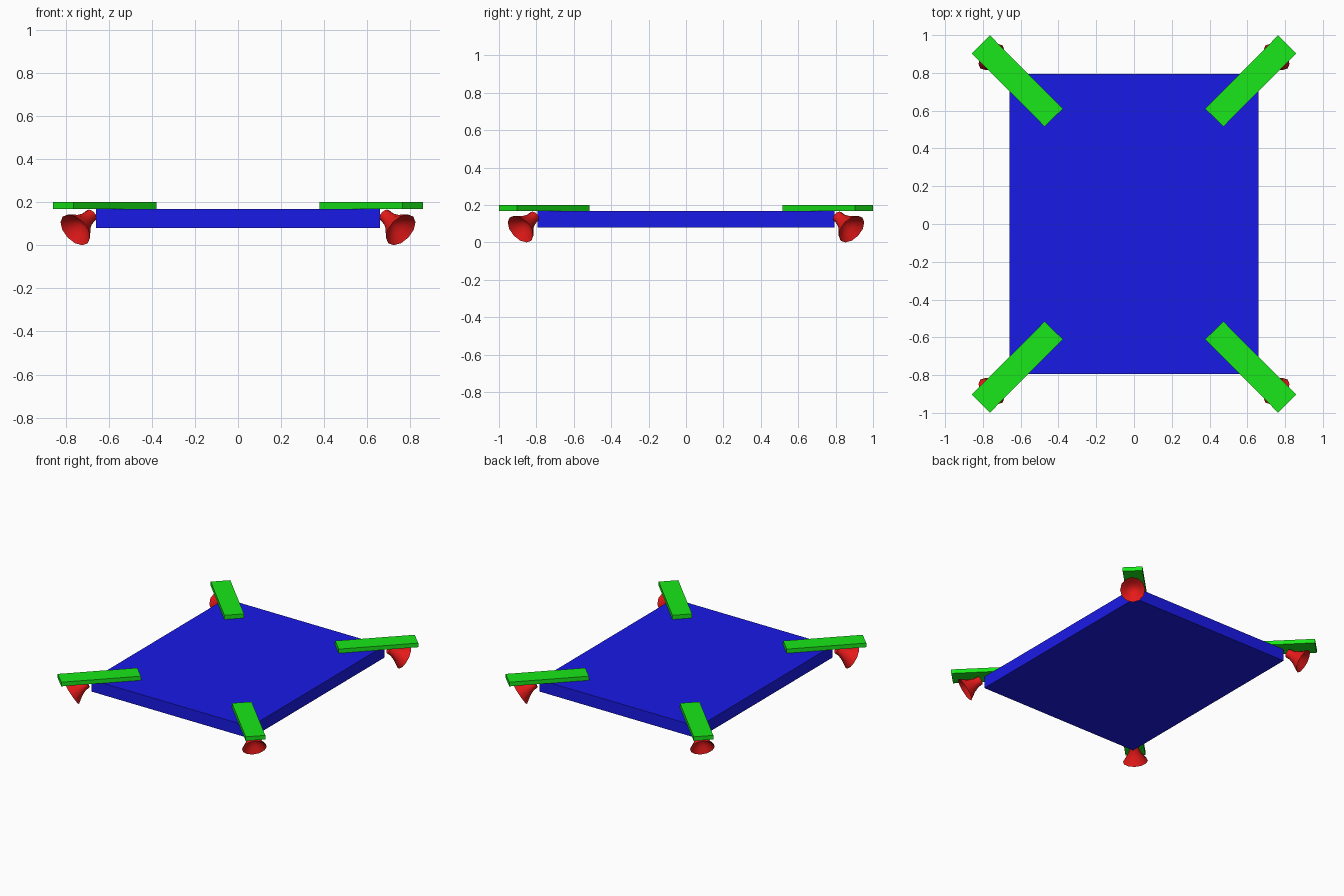
import bpy, bmesh, math
from mathutils import Matrix, Vector

if "Cube" in bpy.data.objects:
    bpy.data.objects.remove(bpy.data.objects["Cube"])


def material(name, color):
    m = bpy.data.materials.new(name)
    m.diffuse_color = color
    m.use_nodes = True
    m.node_tree.nodes["Principled BSDF"].inputs["Base Color"].default_value = m.diffuse_color
    return m


BLUE = material("blue", (0.01, 0.01, 0.8, 1))
GREEN = material("green", (0.01, 0.8, 0.01, 1))
RED = material("red", (0.8, 0.01, 0.01, 1))


def finish(name, bm, mat):
    bmesh.ops.recalc_face_normals(bm, faces=bm.faces)
    me = bpy.data.meshes.new(name)
    bm.to_mesh(me)
    bm.free()
    me.materials.append(mat)
    ob = bpy.data.objects.new(name, me)
    bpy.context.collection.objects.link(ob)
    return ob


def box(name, center, size, mat, turn=0):
    bm = bmesh.new()
    bmesh.ops.create_cube(bm, size=1, matrix=Matrix.Translation(center)
                          @ Matrix.Rotation(turn, 4, 'Z') @ Matrix.Diagonal((*size, 1)))
    return finish(name, bm, mat)


def lathe(name, profile, sides, matrix, mat):
    # profile: (radius, distance along local z), first and last become poles/caps
    bm = bmesh.new()
    rings = []
    for r, z in profile:
        rings.append([bm.verts.new((r * math.cos(a), r * math.sin(a), z))
                      for a in (2 * math.pi * i / sides for i in range(sides))])
    for a, b in zip(rings, rings[1:]):
        for i in range(sides):
            j = (i + 1) % sides
            bm.faces.new((a[i], a[j], b[j], b[i]))
    bm.faces.new(rings[0])
    bm.faces.new(rings[-1])
    bmesh.ops.transform(bm, matrix=matrix, verts=bm.verts)
    ob = finish(name, bm, mat)
    bpy.ops.object.select_all(action='DESELECT')
    bpy.context.view_layer.objects.active = ob
    ob.select_set(True)
    bpy.ops.object.shade_smooth_by_angle(angle=math.radians(50))
    return ob


# main slab
box("slab", (0, 0, 0.124), (1.316, 1.588, 0.088), BLUE)

# hollow flared foot: outside from neck to rim, then back into the cup
HORN = [(0.03, 0), (0.033, 0.035), (0.05, 0.075), (0.085, 0.126),
        (0.05, 0.092), (0.02, 0.07)]
TILT = math.radians(33)

# corner bar and foot on each corner
for sx, side in ((-1, "left"), (1, "right")):
    for sy, end in ((-1, "front"), (1, "back")):
        box(f"{end}_{side}_bar", (sx * 0.618, sy * 0.757, 0.184),
            (0.548, 0.135, 0.031), GREEN, sx * sy * math.radians(45.2))
        out = Vector((sx * math.cos(TILT) / math.sqrt(2),
                      sy * math.cos(TILT) / math.sqrt(2), -math.sin(TILT)))
        place = (Matrix.Translation((sx * 0.68, sy * 0.81, 0.14))
                 @ out.to_track_quat('Z', 'Y').to_matrix().to_4x4())
        lathe(f"{end}_{side}_foot", HORN, 12, place, RED)
